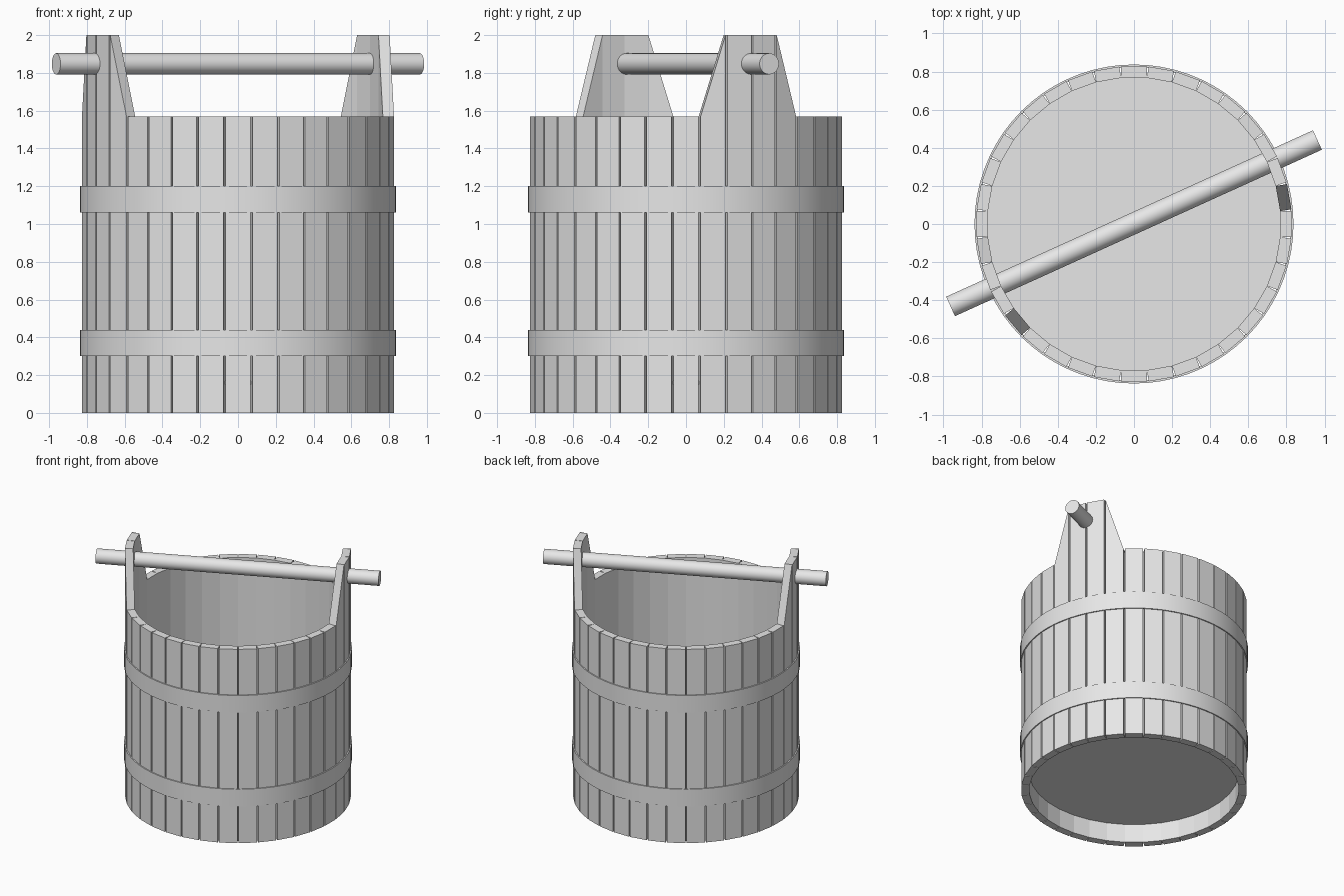
import bpy
import bmesh
from math import radians, cos, sin, tau
from mathutils import Matrix

default_cube = bpy.data.objects.get("Cube")
if default_cube:
    bpy.data.objects.remove(default_cube, do_unlink=True)

# One plain grey for the whole bucket
grey = bpy.data.materials.new("plain_grey")
grey.use_nodes = True
grey.diffuse_color = (0.8, 0.8, 0.8, 1)
grey.node_tree.nodes["Principled BSDF"].inputs["Base Color"].default_value = (0.8, 0.8, 0.8, 1)

STAVES = 36
STEP = 360 / STAVES
INNER, OUTER, HALF_WIDTH = 0.767, 0.827, 0.067
RIM, TOP = 1.57, 2.0


def finish(name, bm, smooth=False):
    bmesh.ops.recalc_face_normals(bm, faces=bm.faces)
    mesh = bpy.data.meshes.new(name)
    bm.to_mesh(mesh)
    bm.free()
    mesh.materials.append(grey)
    obj = bpy.data.objects.new(name, mesh)
    bpy.context.collection.objects.link(obj)
    if smooth:
        bpy.ops.object.select_all(action="DESELECT")
        obj.select_set(True)
        bpy.context.view_layer.objects.active = obj
        bpy.ops.object.shade_smooth_by_angle(angle=radians(30))
    return obj


def stave(name, angle, low_side, high_side):
    """Straight plank; its top may slope from one long edge to the other."""
    bm = bmesh.new()
    profile = [(-HALF_WIDTH, 0), (HALF_WIDTH, 0),
               (HALF_WIDTH, high_side), (-HALF_WIDTH, low_side)]
    face = bm.faces.new([bm.verts.new((INNER, y, z)) for y, z in profile])
    moved = bmesh.ops.extrude_face_region(bm, geom=[face])["geom"]
    bmesh.ops.translate(bm, vec=(OUTER - INNER, 0, 0),
                        verts=[v for v in moved if isinstance(v, bmesh.types.BMVert)])
    bm.transform(Matrix.Rotation(radians(angle), 4, "Z"))
    finish(name, bm)


def band(name, bottom, top, inner=0.822, outer=0.837, sides=72):
    """Flat hoop with a rectangular section."""
    bm = bmesh.new()
    section = [(inner, bottom), (outer, bottom), (outer, top), (inner, top)]
    rings = [[bm.verts.new((r * cos(tau * i / sides), r * sin(tau * i / sides), z))
              for r, z in section] for i in range(sides)]
    for i, ring in enumerate(rings):
        after = rings[(i + 1) % sides]
        for j in range(4):
            k = (j + 1) % 4
            bm.faces.new((ring[j], after[j], after[k], ring[k]))
    finish(name, bm, smooth=True)


def cylinder(name, radius, length, sides, matrix):
    bm = bmesh.new()
    bmesh.ops.create_cone(bm, cap_ends=True, segments=sides,
                          radius1=radius, radius2=radius, depth=length)
    bm.transform(matrix)
    finish(name, bm, smooth=True)


# Staves: two full-height ones with a sloped one beside them, on opposite sides
tops = {1: (RIM, TOP), 2: (TOP, TOP), 3: (TOP, TOP), 4: (TOP, RIM)}
for i in range(STAVES):
    low, high = tops.get(i % (STAVES // 2), (RIM, RIM))
    kind = "handle_stave" if high + low > 2 * RIM else "stave"
    stave(f"{kind}_{i + 1}", i * STEP, low, high)

# Hoops
band("lower_band", 0.30, 0.44)
band("upper_band", 1.06, 1.20)

# Raised floor
cylinder("floor", 0.772, 0.02, 72, Matrix.Translation((0, 0, 0.16)))

# Round carrying bar through the tall staves
cylinder("carrying_bar", 0.056, 2.114, 32,
         Matrix.Translation((0, 0.004, 1.848))
         @ Matrix.Rotation(radians(24.4), 4, "Z")
         @ Matrix.Rotation(radians(90), 4, "Y"))
